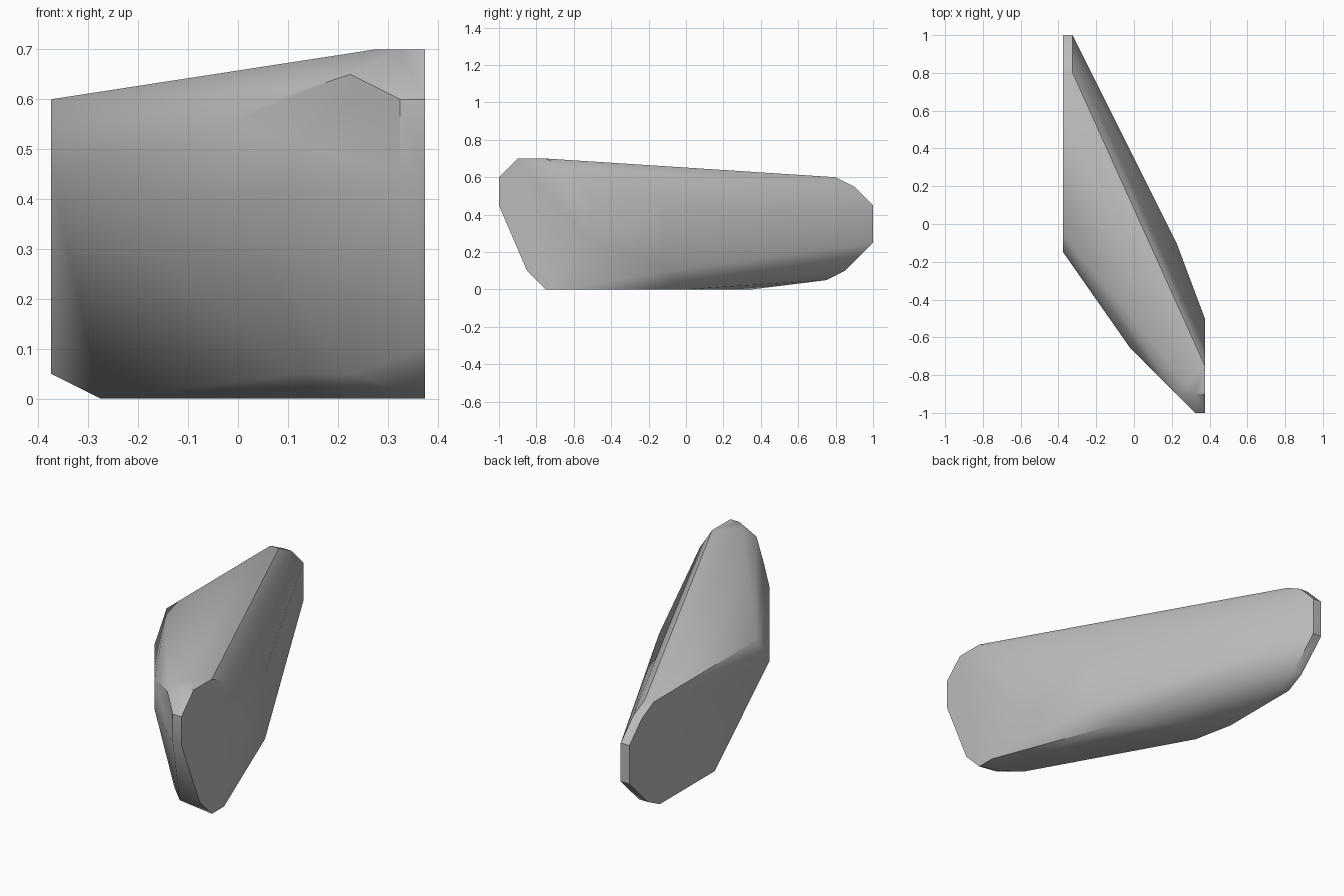
import bpy
import bmesh
import math

cube = bpy.data.objects.get("Cube")
if cube:
    bpy.data.objects.remove(cube, do_unlink=True)


def make_material(name, colour):
    mat = bpy.data.materials.new(name)
    mat.use_nodes = True
    mat.diffuse_color = colour
    mat.node_tree.nodes["Principled BSDF"].inputs["Base Color"].default_value = colour
    return mat


HALF = 0.375   # half thickness of the stone
LIP = 0.325    # inner edge of the narrow tips

# flat end outlines (y, z)
left_end = [(-1, .45), (-1, .6), (-.9, .7), (-.75, .7), (-.65, .65),
            (-.5, .5), (-.5, .25), (-.65, 0), (-.75, 0), (-.85, .1)]
back_tip = [(1, .45), (.9, .55), (.8, .6), (.75, .05), (.85, .1), (1, .25)]
right_end = back_tip + [(-.05, .6), (-.15, .45), (.3, .05)]

points = [(HALF, y, z) for y, z in left_end]
points += [(-HALF, y, z) for y, z in right_end]
points += [(-LIP, y, z) for y, z in back_tip]
# front tip and front bulge
points += [(LIP, -1, .45), (LIP, -1, .6), (LIP, -.9, .7), (.275, -.85, .7),
           (.225, -.9, .65), (.075, -.75, .6), (-.025, -.65, .55),
           (-.025, -.65, .4), (.225, -.8, .05), (.125, -.7, .05)]
# back bulge and underside
points += [(.225, -.1, .45), (.225, -.1, .1), (.125, 0, 0),
           (-.275, .35, 0), (-.275, .15, 0), (.175, -.65, 0), (.275, -.72, 0)]

# wrap a faceted skin round the points
bm = bmesh.new()
for p in points:
    bm.verts.new(p)
hull = bmesh.ops.convex_hull(bm, input=bm.verts)
loose = {g for g in hull["geom_interior"] + hull["geom_unused"]
         if isinstance(g, bmesh.types.BMVert)}
bmesh.ops.delete(bm, geom=list(loose), context='VERTS')
bmesh.ops.dissolve_limit(bm, angle_limit=math.radians(1),
                         verts=bm.verts, edges=bm.edges)
bmesh.ops.recalc_face_normals(bm, faces=bm.faces)

mesh = bpy.data.meshes.new("stone")
bm.to_mesh(mesh)
bm.free()
stone = bpy.data.objects.new("stone", mesh)
bpy.context.collection.objects.link(stone)
mesh.materials.append(make_material("stone grey", (.5, .5, .5, 1)))

# soft shading with crisp rims
bpy.context.view_layer.objects.active = stone
stone.select_set(True)
bpy.ops.object.shade_smooth_by_angle(angle=math.radians(40))
